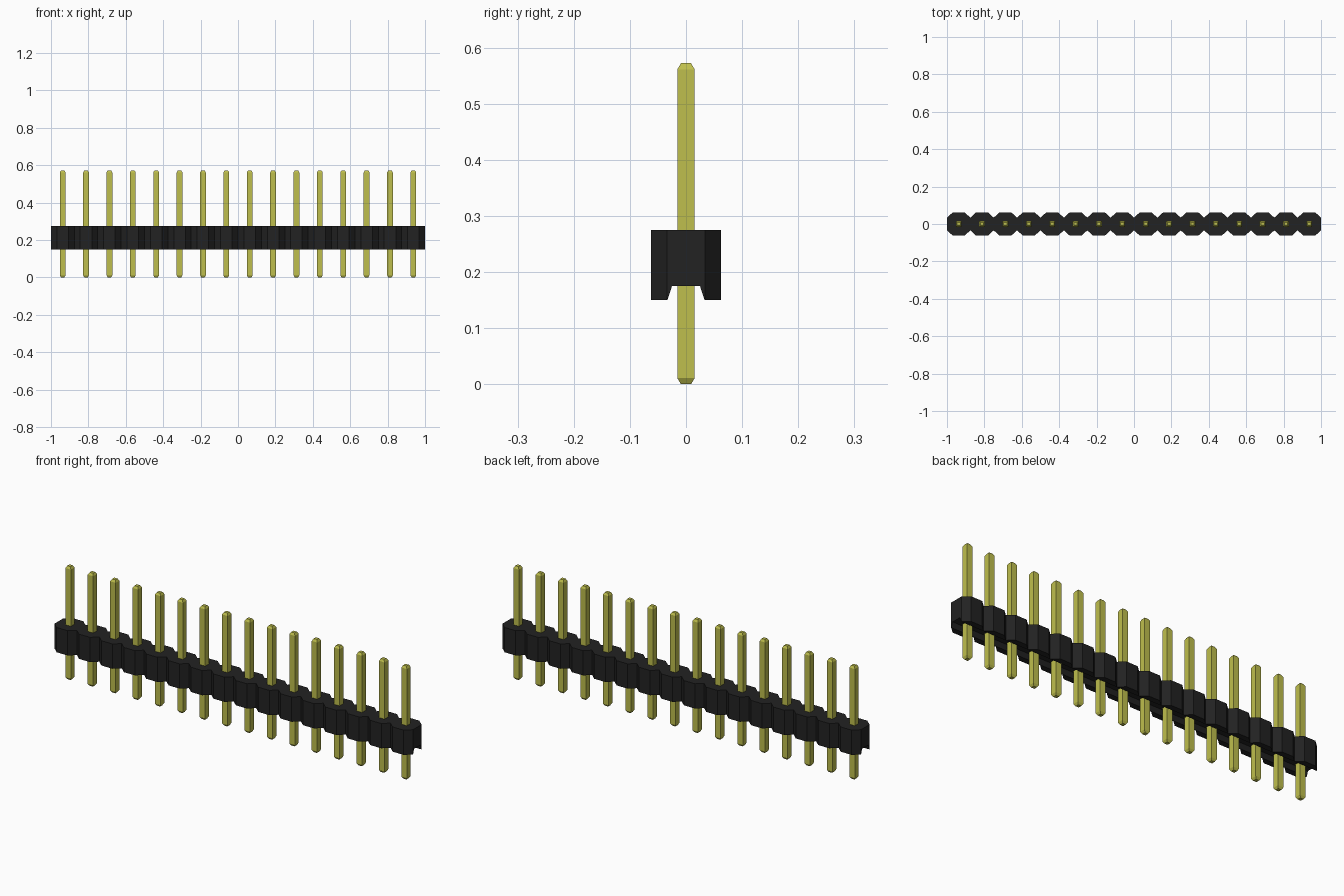
import bpy
import bmesh

COUNT, PITCH = 16, 0.125
BASE, TOP, ROOF = 0.15, 0.275, 0.175      # housing heights, groove ceiling
WIDE, WAIST, FLAT = 0.0625, 0.034, 0.031  # half sizes of one housing cell
PIN, TIP, TAPER, HEIGHT = 0.0155, 0.009, 0.011, 0.572

cube = bpy.data.objects.get("Cube")
if cube:
    bpy.data.objects.remove(cube, do_unlink=True)


def material(name, color):
    mat = bpy.data.materials.new(name)
    mat.use_nodes = True
    mat.diffuse_color = color
    mat.node_tree.nodes["Principled BSDF"].inputs["Base Color"].default_value = color
    return mat


def loft(name, sections, mat):
    """Skin matching closed sections, cap both ends and return the object."""
    bm = bmesh.new()
    rings = [[bm.verts.new(p) for p in section] for section in sections]
    for a, b in zip(rings, rings[1:]):
        for i in range(len(a)):
            j = (i + 1) % len(a)
            bm.faces.new((a[i], a[j], b[j], b[i]))
    bm.faces.new(rings[0])
    bm.faces.new(rings[-1])
    bmesh.ops.recalc_face_normals(bm, faces=bm.faces)
    mesh = bpy.data.meshes.new(name)
    bm.to_mesh(mesh)
    bm.free()
    mesh.materials.append(mat)
    obj = bpy.data.objects.new(name, mesh)
    bpy.context.collection.objects.link(obj)
    return obj


def housing_section(x, y):
    """Cross-section with a tapered groove along the underside."""
    half = [(y, TOP), (y, BASE), (0.033, BASE), (0.025, ROOF)]
    outline = half + [(-py, z) for py, z in reversed(half)]
    return [(x, py, z) for py, z in outline]


def pin_section(h, z):
    return [(-h, -h, z), (h, -h, z), (h, h, z), (-h, h, z)]


black = material("black plastic", (0.016, 0.016, 0.016, 1))
gold = material("yellow metal", (0.52, 0.52, 0.075, 1))

# Housing: a row of chamfered cells meeting at narrow waists
centres = [(i - (COUNT - 1) / 2) * PITCH for i in range(COUNT)]
sections = [housing_section(centres[0] - PITCH / 2, WAIST)]
for x in centres:
    sections += [housing_section(x - FLAT, WIDE),
                 housing_section(x + FLAT, WIDE),
                 housing_section(x + PITCH / 2, WAIST)]
loft("housing", sections, black)

# Pins: square posts with tapered tips, sharing one mesh
first = loft("pin_1", [pin_section(TIP, 0), pin_section(PIN, TAPER),
                       pin_section(PIN, HEIGHT - TAPER),
                       pin_section(TIP, HEIGHT)], gold)
first.location.x = centres[0]
for n, x in enumerate(centres[1:], 2):
    pin = bpy.data.objects.new(f"pin_{n}", first.data)
    pin.location.x = x
    bpy.context.collection.objects.link(pin)
